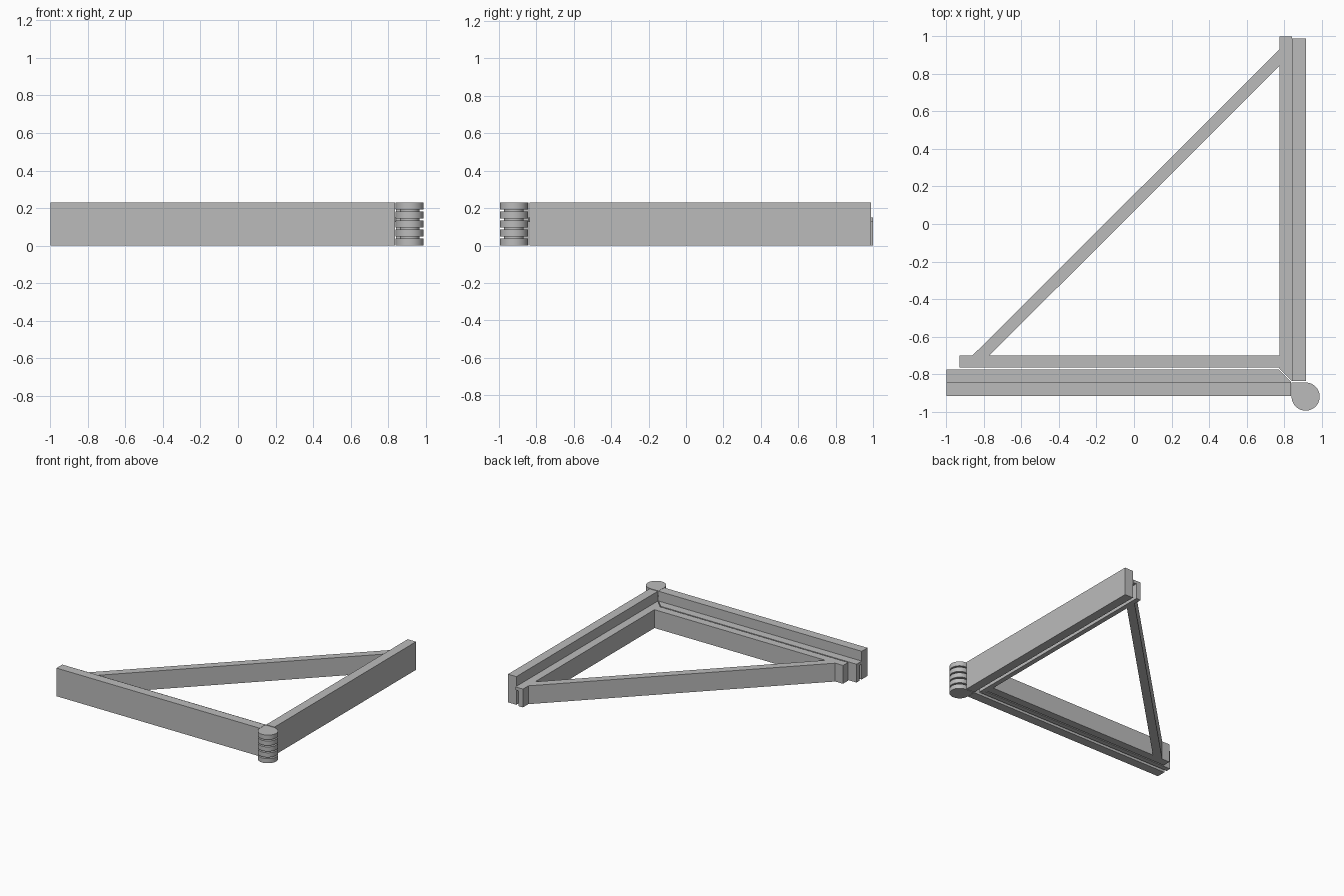
import bpy, bmesh, math

cube = bpy.data.objects.get("Cube")
if cube:
    bpy.data.objects.remove(cube)

grey = bpy.data.materials.new("plain_grey")
grey.use_nodes = True
colour = (0.5, 0.5, 0.5, 1)
grey.diffuse_color = colour
grey.node_tree.nodes["Principled BSDF"].inputs["Base Color"].default_value = colour


def prism(name, outline, z0, z1):
    """Extrude an outline in plan from z0 up to z1."""
    bm = bmesh.new()
    face = bm.faces.new([bm.verts.new((x, y, z0)) for x, y in outline])
    top = bmesh.ops.extrude_face_region(bm, geom=[face])["geom"]
    verts = [v for v in top if isinstance(v, bmesh.types.BMVert)]
    bmesh.ops.translate(bm, vec=(0, 0, z1 - z0), verts=verts)
    bmesh.ops.recalc_face_normals(bm, faces=bm.faces)
    mesh = bpy.data.meshes.new(name)
    bm.to_mesh(mesh)
    bm.free()
    mesh.materials.append(grey)
    obj = bpy.data.objects.new(name, mesh)
    bpy.context.collection.objects.link(obj)
    return obj


def box(name, x0, x1, y0, y1, z0, z1):
    return prism(name, [(x0, y0), (x1, y0), (x1, y1), (x0, y1)], z0, z1)


HIGH, LOW, CAP = 0.23, 0.15, 0.125
OUT, WALL, SLOT, IN = 0.917, 0.842, 0.815, 0.775


def arm_parts(prefix, end, cap_end, swap):
    """Tall wall with a hooked channel on its inner side, mitred at the corner."""
    def plan(points):
        return [(-y, -x) if swap else (x, y) for x, y in points]

    def strip(name, a, b, stop, z0, z1, mitre=True):
        near, far = (a, b) if mitre else (WALL, WALL)
        prism(prefix + name, plan([(stop, -a), (near - 0.004, -a),
                                   (far - 0.004, -b), (stop, -b)]), z0, z1)

    strip("_wall", OUT, WALL, end, 0, HIGH, False)
    strip("_channel_cap", WALL, IN, cap_end, CAP, LOW)
    strip("_channel_lip", SLOT, IN, cap_end, 0, CAP)


arm_parts("front_arm", -1.0, -1.0, False)
arm_parts("side_arm", -0.99, -1.0, True)

# Inner brace: front leg and diagonal strut
box("brace_leg", -0.93, IN, -0.765, -0.70, 0, LOW)
prism("brace_strut", [(-0.86, -0.70), (-0.77, -0.70), (IN, 0.842), (IN, 0.93)], 0, LOW)

# Hinge: five rounded knuckles on a pin
CX, CY, R = 0.915, -0.92, 0.075


def arc(radius, start, stop, steps):
    angles = [math.radians(start + (stop - start) * i / steps) for i in range(steps + 1)]
    return [(CX + radius * math.cos(a), CY + radius * math.sin(a)) for a in angles]


gap = 0.011
height = (HIGH - 4 * gap) / 5
for i in range(5):
    z = i * (height + gap)
    knuckle = prism(f"hinge_knuckle_{i + 1}", arc(R, -180, 90, 36) + [(CX - R, CY + R)],
                    z, z + height)
    bpy.context.view_layer.objects.active = knuckle
    knuckle.select_set(True)
prism("hinge_pin", arc(0.052, 0, 345, 23), 0.01, HIGH - 0.01).select_set(True)
bpy.ops.object.shade_smooth_by_angle(angle=math.radians(30))
